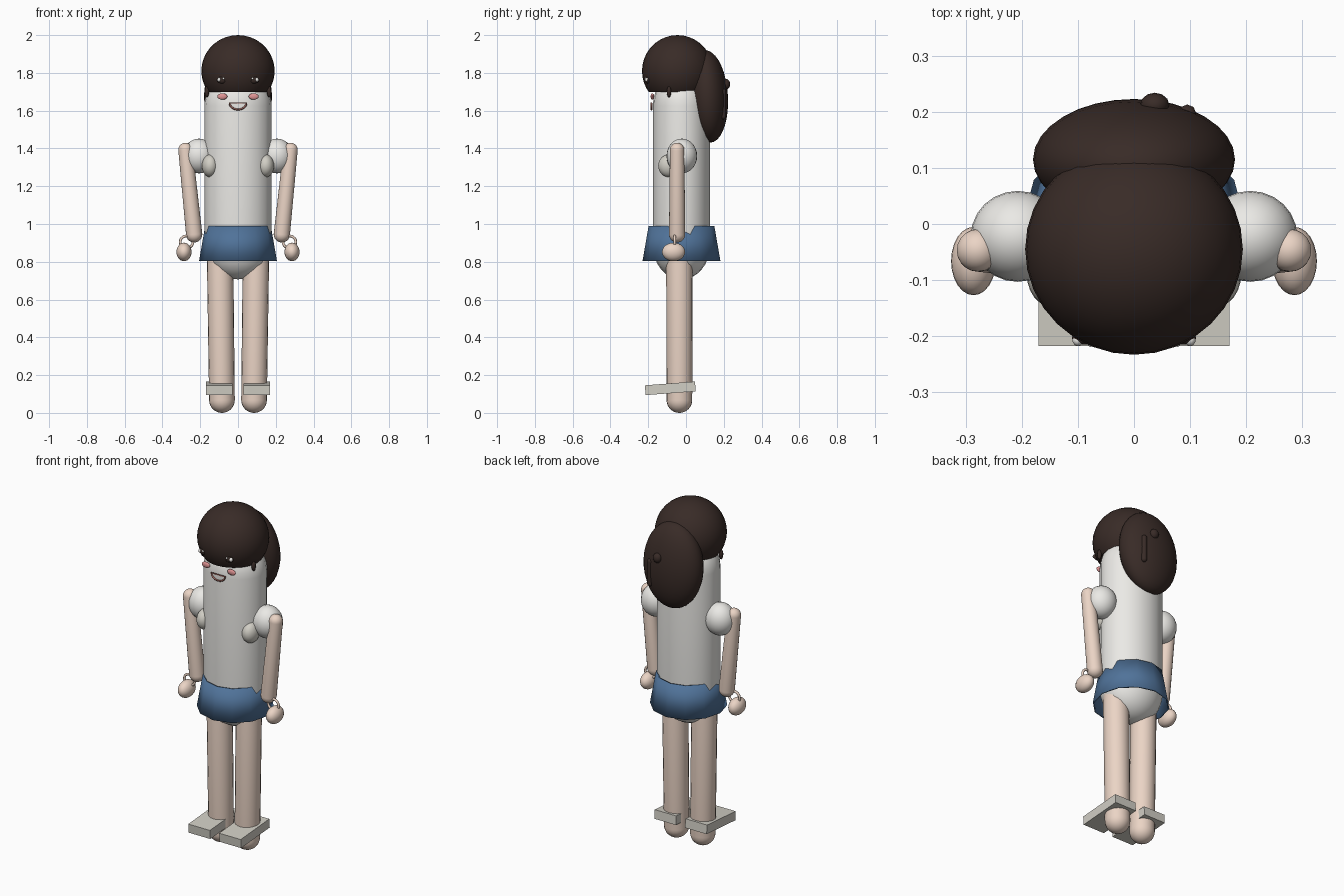
import bpy, bmesh, math
from mathutils import Vector, Matrix

if "Cube" in bpy.data.objects:
    bpy.data.objects.remove(bpy.data.objects["Cube"])


def mat(name, r, g, b):
    m = bpy.data.materials.new(name)
    m.diffuse_color = (r, g, b, 1)
    m.use_nodes = True
    m.node_tree.nodes["Principled BSDF"].inputs["Base Color"].default_value = m.diffuse_color
    return m


WHITE = mat("white cloth", .83, .82, .79)
SKIN = mat("skin", .83, .66, .56)
HAIR = mat("dark hair", .04, .024, .02)
BLUE = mat("blue cloth", .08, .17, .32)
SHOE = mat("shoe", .64, .62, .56)
PINK = mat("blush", .75, .30, .30)
LIP = mat("lip", .30, .12, .10)


def finish(bm, name, material, smooth=True):
    bmesh.ops.recalc_face_normals(bm, faces=bm.faces)
    me = bpy.data.meshes.new(name)
    bm.to_mesh(me)
    bm.free()
    ob = bpy.data.objects.new(name, me)
    bpy.context.collection.objects.link(ob)
    me.materials.append(material)
    if smooth:
        bpy.ops.object.select_all(action='DESELECT')
        ob.select_set(True)
        bpy.context.view_layer.objects.active = ob
        bpy.ops.object.shade_smooth_by_angle(angle=math.radians(50))
    return ob


def ellipsoid(name, loc, radii, material, tilt=0, seg=24, cut=None):
    bm = bmesh.new()
    bmesh.ops.create_uvsphere(bm, u_segments=seg, v_segments=seg // 2 + 2, radius=1)
    m = Matrix.Translation(loc) @ Matrix.Rotation(tilt, 4, 'X') @ Matrix.Diagonal((*radii, 1))
    bm.transform(m)
    if cut is not None:
        bmesh.ops.bisect_plane(bm, geom=bm.verts[:] + bm.edges[:] + bm.faces[:],
                               plane_co=(0, 0, cut), plane_no=(0, 0, -1), clear_outer=True)
        bmesh.ops.holes_fill(bm, edges=[e for e in bm.edges if e.is_boundary])
    return finish(bm, name, material)


def capsule(name, a, b, ra, rb, material, seg=20, squash=1):
    # sphere split at its equator and stretched between a (low) and b (high)
    a, b = Vector(a), Vector(b)
    length = (b - a).length
    bm = bmesh.new()
    prof = [(ra * math.sin(t), -ra * math.cos(t)) for t in [i * math.pi / 16 for i in range(9)]]
    prof += [(rb * math.cos(t), length + rb * math.sin(t)) for t in [i * math.pi / 16 for i in range(9)]]
    vs = [bm.verts.new((r, 0, z)) for r, z in prof]
    es = [bm.edges.new(p) for p in zip(vs, vs[1:])]
    bmesh.ops.spin(bm, geom=vs + es, cent=(0, 0, 0), axis=(0, 0, 1), angle=2 * math.pi, steps=seg)
    bmesh.ops.remove_doubles(bm, verts=bm.verts, dist=1e-5)
    q = Vector((0, 0, 1)).rotation_difference(b - a).to_matrix().to_4x4()
    bm.transform(Matrix.Translation(a) @ Matrix.Diagonal((1, squash, 1, 1)) @ q)
    return finish(bm, name, material)


def tube(name, pts, r, material, cyclic=False):
    cu = bpy.data.curves.new(name, 'CURVE')
    cu.dimensions = '3D'
    cu.bevel_depth, cu.bevel_resolution, cu.use_fill_caps = r, 2, True
    sp = cu.splines.new('POLY')
    sp.points.add(len(pts) - 1)
    for p, c in zip(sp.points, pts):
        p.co = (*c, 1)
    sp.use_cyclic_u = cyclic
    ob = bpy.data.objects.new(name, cu)
    bpy.context.collection.objects.link(ob)
    cu.materials.append(material)
    return ob


# torso
capsule("torso", (0, -.024, .885), (0, -.024, 1.625), .178, .178, WHITE, squash=.85)

# skirt: open flared band with thickness
bm = bmesh.new()
bmesh.ops.create_cone(bm, cap_ends=False, segments=12, radius1=.206, radius2=.174, depth=.185)
bm.transform(Matrix.Translation((0, -.024, .8975)))
skirt = finish(bm, "skirt", BLUE)
sol = skirt.modifiers.new("thickness", 'SOLIDIFY')
sol.thickness = .008

# hair
ellipsoid("hair_cap", (0, -.045, 1.81), (.194, .188, .19), HAIR, cut=1.70, seg=32)
ellipsoid("back_hair", (0, .115, 1.675), (.18, .107, .245), HAIR, tilt=.06, seg=32)
ellipsoid("hair_knot", (.037, .212, 1.74), (.026, .022, .028), HAIR, seg=12)
capsule("hair_strand", (.095, .197, 1.57), (.095, .197, 1.70), .016, .016, HAIR, seg=8)

for s, side in ((-1, "left"), (1, "right")):
    # arms
    ellipsoid(side + "_sleeve", (s * .207, -.022, 1.36), (.084, .081, .092), WHITE)
    ellipsoid(side + "_chest_pad", (s * .147, -.09, 1.308), (.044, .057, .06), SHOE)
    capsule(side + "_arm", (s * .232, -.047, .945), (s * .278, -.047, 1.392), .043, .038, SKIN)
    ellipsoid(side + "_hand", (s * .286, -.066, .852), (.04, .061, .049), SKIN)
    ring = [(s * .272 + .034 * math.cos(t), -.06, .905 + .032 * math.sin(t))
            for t in [i * math.pi / 10 for i in range(20)]]
    tube(side + "_bracelet", ring, .007, SKIN, True)
    # legs
    capsule(side + "_leg", (s * .085, -.035, .068), (s * .095, -.035, .84), .068, .07, SKIN)
    bm = bmesh.new()
    bmesh.ops.create_cube(bm, size=1)
    bm.transform(Matrix.Translation((s * .1, -.083, .13)) @ Matrix.Rotation(.075, 4, 'X')
                 @ Matrix.Diagonal((.14, .266, .052, 1)))
    finish(bm, side + "_shoe", SHOE, False)
    # face
    ellipsoid(side + "_side_lock", (s * .165, -.09, 1.70), (.012, .012, .03), HAIR, seg=8)
    ellipsoid(side + "_eye", (s * .085, -.203, 1.762), (.026, .012, .018), HAIR, seg=16)
    ellipsoid(side + "_eye_white", (s * .1, -.207, 1.764), (.01, .011, .011), WHITE, seg=10)
    ellipsoid(side + "_eye_glint", (s * .077, -.214, 1.77), (.006, .005, .006), WHITE, seg=8)
    ellipsoid(side + "_cheek", (s * .083, -.178, 1.675), (.027, .009, .017), PINK, seg=16)

# smiling mouth: white half disc with a lip outline
arc = [(.044 * math.cos(t), -.183, 1.64 - .034 * math.sin(t))
       for t in [i * math.pi / 12 for i in range(13)]]
tube("lip_outline", arc, .005, LIP, True)
bm = bmesh.new()
face = bm.faces.new([bm.verts.new(p) for p in arc])
bmesh.ops.solidify(bm, geom=[face], thickness=.006)
finish(bm, "teeth", WHITE, False)
